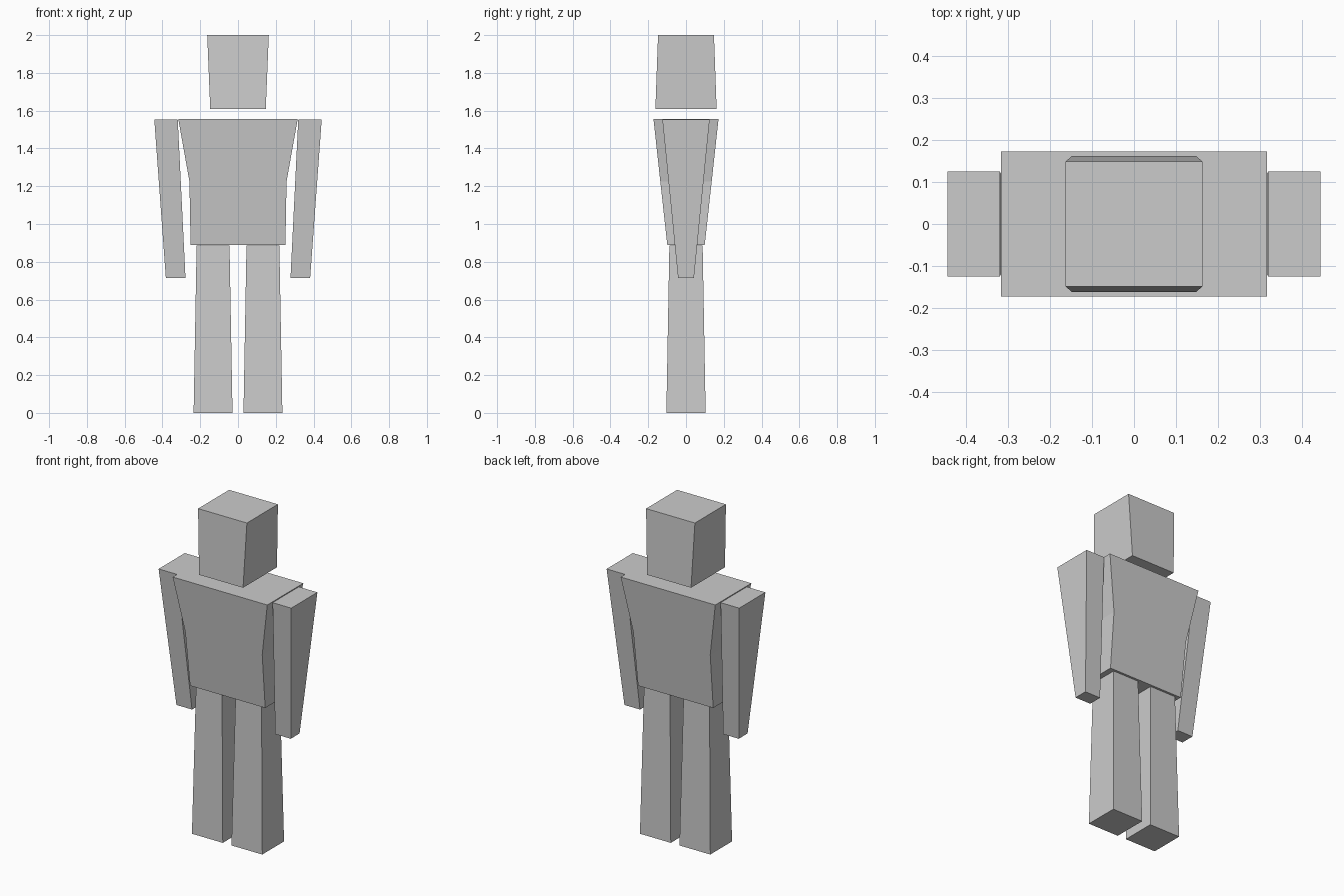
import bpy
import bmesh

if "Cube" in bpy.data.objects:
    bpy.data.objects.remove(bpy.data.objects["Cube"])


def loft(name, sections):
    """Closed flat-faced solid through rectangles (x0, x1, half_depth, z), bottom to top."""
    bm = bmesh.new()
    rings = [[bm.verts.new(p) for p in ((x0, -d, z), (x1, -d, z), (x1, d, z), (x0, d, z))]
             for x0, x1, d, z in sections]
    bm.faces.new(rings[0][::-1])
    bm.faces.new(rings[-1])
    for low, high in zip(rings, rings[1:]):
        for i in range(4):
            j = (i + 1) % 4
            bm.faces.new((low[i], low[j], high[j], high[i]))
    bmesh.ops.recalc_face_normals(bm, faces=bm.faces)
    mesh = bpy.data.meshes.new(name)
    bm.to_mesh(mesh)
    bm.free()
    obj = bpy.data.objects.new(name, mesh)
    bpy.context.collection.objects.link(obj)
    return obj


def mirror_x(obj):
    obj.modifiers.new("mirror", 'MIRROR').use_axis[0] = True


# Head: wider at the top across x, deeper at the bottom along y
loft("head", [(-0.147, 0.147, 0.162, 1.61), (0.163 * -1, 0.163, 0.148, 2.0)])

# Torso: broad shoulders narrowing to the waist
loft("torso", [(-0.251, 0.251, 0.099, 0.888),
               (-0.257, 0.257, 0.136, 1.225),
               (-0.316, 0.316, 0.172, 1.555)])

# Arms: tapered and leaning inward
mirror_x(loft("arms", [(0.278, 0.382, 0.042, 0.715), (0.319, 0.443, 0.125, 1.552)]))

# Legs: slightly flared towards the floor
mirror_x(loft("legs", [(0.029, 0.235, 0.104, 0.0), (0.045, 0.219, 0.088, 0.886)]))
